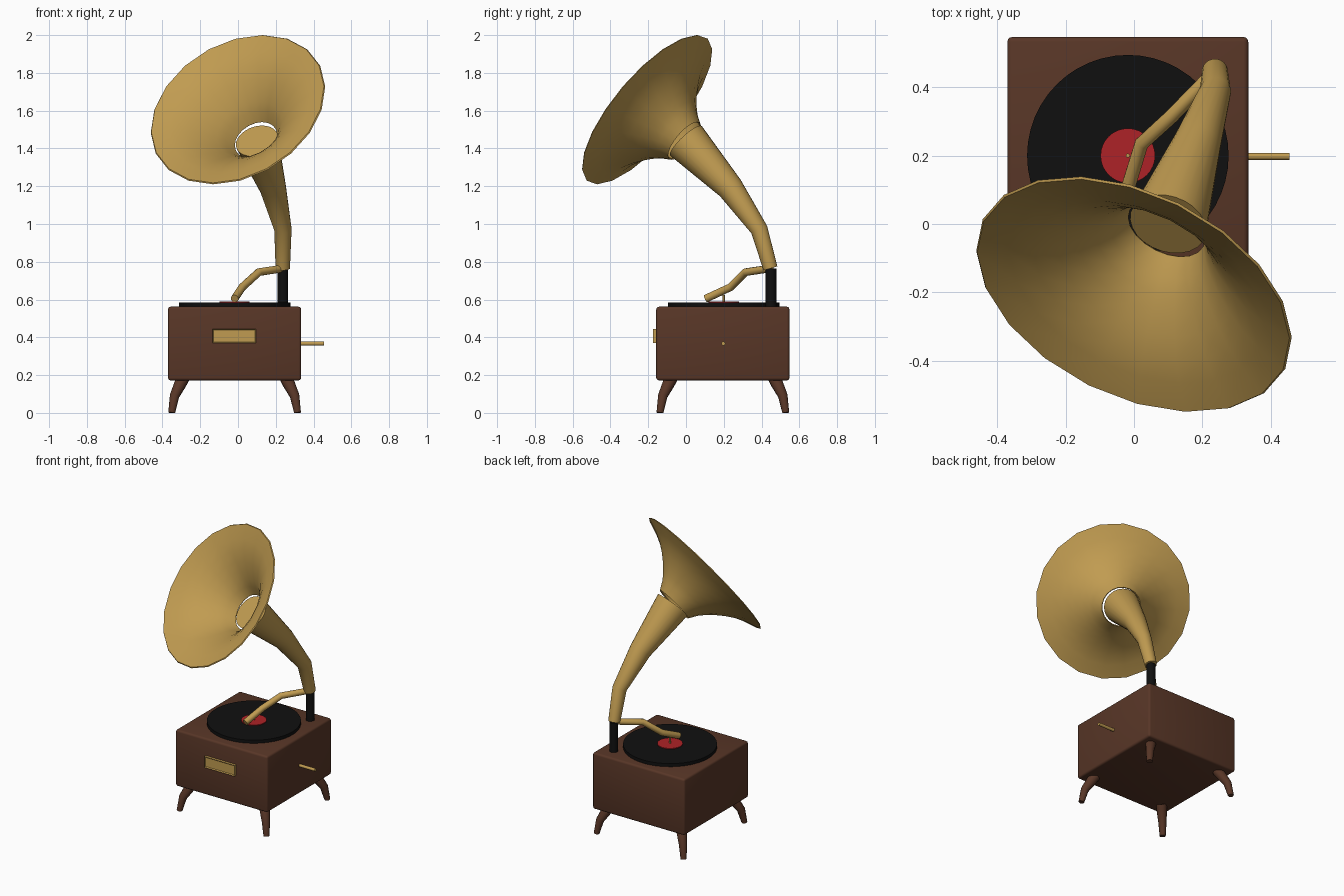
import bpy, bmesh, math
from mathutils import Vector, Matrix

if "Cube" in bpy.data.objects:
    bpy.data.objects.remove(bpy.data.objects["Cube"], do_unlink=True)


def material(name, rgb):
    m = bpy.data.materials.new(name)
    m.use_nodes = True
    m.diffuse_color = (*rgb, 1)
    bsdf = m.node_tree.nodes["Principled BSDF"]
    bsdf.inputs["Base Color"].default_value = (*rgb, 1)
    bsdf.inputs["Roughness"].default_value = 0.6
    return m


BRASS = material("brass", (0.53, 0.33, 0.082))
WOOD = material("dark wood", (0.098, 0.037, 0.02))
BLACK = material("black", (0.005, 0.005, 0.005))
RED = material("label red", (0.42, 0.016, 0.02))


def finish(name, bm, mat, angle=40):
    bmesh.ops.recalc_face_normals(bm, faces=bm.faces)
    mesh = bpy.data.meshes.new(name)
    bm.to_mesh(mesh)
    bm.free()
    mesh.materials.append(mat)
    ob = bpy.data.objects.new(name, mesh)
    bpy.context.collection.objects.link(ob)
    bpy.ops.object.select_all(action='DESELECT')
    ob.select_set(True)
    bpy.context.view_layer.objects.active = ob
    bpy.ops.object.shade_smooth_by_angle(angle=math.radians(angle))
    return ob


def loft(name, points, radii, mat, sides=16, axis=None, closed=False):
    """Round rings along a path; closed joins the last ring to the first."""
    bm = bmesh.new()
    pts = [Vector(p) for p in points]
    rings, quat, last = [], None, None
    for i, (p, r) in enumerate(zip(pts, radii)):
        t = axis
        if t is None:
            before = (p - pts[i - 1]).normalized() if i else Vector()
            after = (pts[i + 1] - p).normalized() if i + 1 < len(pts) else Vector()
            t = (before + after).normalized()
        quat = last.rotation_difference(t) @ quat if quat else t.to_track_quat('Z', 'Y')
        last = t
        ring = []
        for k in range(sides):
            a = math.tau * k / sides
            ring.append(bm.verts.new(p + quat @ Vector((r * math.cos(a), r * math.sin(a), 0))))
        rings.append(ring)
    pairs = list(zip(rings, rings[1:]))
    if closed:
        pairs.append((rings[-1], rings[0]))
    else:
        bm.faces.new(rings[0])
        bm.faces.new(rings[-1])
    for a, b in pairs:
        for k in range(sides):
            n = (k + 1) % sides
            bm.faces.new((a[k], a[n], b[n], b[k]))
    return finish(name, bm, mat)


def rod(name, a, b, r, mat, sides=16):
    return loft(name, [a, b], [r, r], mat, sides)


def box(name, centre, size, mat, bevel=0.0):
    bm = bmesh.new()
    bmesh.ops.create_cube(bm, size=1, matrix=Matrix.Translation(centre) @ Matrix.Diagonal((*size, 1)))
    if bevel:
        bmesh.ops.bevel(bm, geom=bm.edges[:], offset=bevel, segments=3, profile=0.5, affect='EDGES')
    return finish(name, bm, mat)


CX, CY = -0.018, 0.195

# Cabinet
box("cabinet", (CX, CY, 0.367), (0.705, 0.705, 0.39), WOOD, 0.014)

# Splayed legs, one per corner
for sx, side in ((-1, "right"), (1, "left")):
    for sy, end in ((-1, "front"), (1, "back")):
        path = [(CX + sx * d, CY + sy * d, z)
                for d, z in ((0.272, 0.185), (0.287, 0.155), (0.318, 0.09), (0.333, 0))]
        leg = loft(f"{end}_{side}_leg", path, [0.034, 0.033, 0.026, 0.019], WOOD, 12)
        for v in leg.data.vertices:
            v.co.z = max(v.co.z, 0)

# Front plate with a recessed panel
bm = bmesh.new()
bmesh.ops.create_cube(bm, size=1, matrix=Matrix.Translation((-0.02, -0.164, 0.407))
                      @ Matrix.Diagonal((0.232, 0.022, 0.076, 1)))
bm.faces.ensure_lookup_table()
front = min(bm.faces, key=lambda f: f.calc_center_median().y)
bmesh.ops.inset_region(bm, faces=[front], thickness=0.009, depth=0)
bmesh.ops.translate(bm, verts=front.verts[:], vec=(0, 0.006, 0))
finish("front_plate", bm, BRASS, 30)

# Crank shaft
rod("crank", (0.32, 0.198, 0.367), (0.455, 0.198, 0.367), 0.0105, BRASS)

# Record, label and spindle
rod("record", (CX, 0.2, 0.555), (CX, 0.2, 0.584), 0.295, BLACK, 48)
rod("record_label", (CX, 0.2, 0.58), (CX, 0.2, 0.589), 0.08, RED, 32)
rod("spindle", (CX, 0.2, 0.58), (CX, 0.2, 0.625), 0.006, BRASS, 10)

# Support post
rod("post", (0.238, 0.45, 0.555), (0.238, 0.45, 0.765), 0.028, BLACK)

# Tone arm
loft("tone_arm",
     [(0.24, 0.45, 0.765), (0.11, 0.315, 0.745), (0.022, 0.235, 0.665), (-0.018, 0.105, 0.605)],
     [0.02, 0.021, 0.021, 0.021], BRASS, 12)

# Horn neck
horn_axis = Vector((-0.354, -0.716, 0.6)).normalized()
loft("horn_neck",
     [(0.237, 0.447, 0.765), (0.238, 0.388, 0.97), (0.185, 0.235, 1.19), (0.1, 0.0, 1.44)],
     [0.038, 0.046, 0.07, 0.115], BRASS, 24)

# Horn bell, a thin flared shell
rim = Vector((0, -0.205, 1.605))
profile = [(-0.275, 0.125), (-0.218, 0.158), (-0.18, 0.19), (-0.14, 0.231),
           (-0.10, 0.28), (-0.06, 0.34), (-0.03, 0.405), (0, 0.494)]
shell = profile + [(t + 0.006, r - 0.005) for t, r in reversed(profile)]
loft("horn_bell", [rim + horn_axis * t for t, r in shell], [r for t, r in shell],
     BRASS, 20, axis=horn_axis, closed=True)
